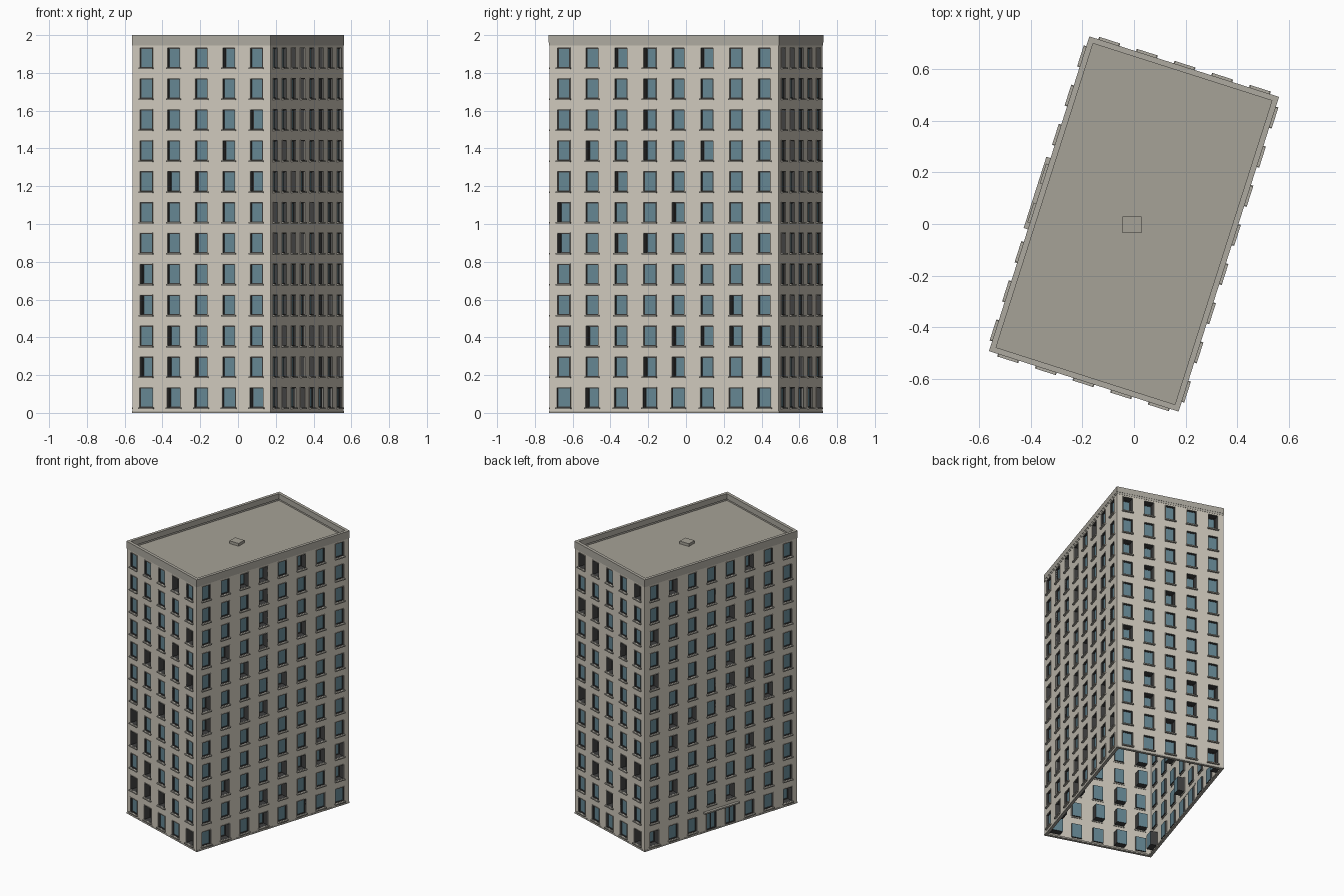
import bpy, bmesh, math, random
from mathutils import Matrix, Vector

if "Cube" in bpy.data.objects:
    bpy.data.objects.remove(bpy.data.objects["Cube"])

random.seed(4)
ROT = Matrix.Rotation(math.radians(-17.7), 4, 'Z')
W, D = 0.766, 1.275            # wall footprint
FLOORS, FH = 12, 1.963 / 12    # storeys and storey height

COLORS = {
    "wall": (0.62, 0.58, 0.50), "trim": (0.42, 0.40, 0.35), "roof": (0.38, 0.36, 0.31),
    "dark": (0.05, 0.05, 0.05), "glass": (0.13, 0.24, 0.29),
}
mats = {}
for key, c in COLORS.items():
    mats[key] = bpy.data.materials.new(key)
    mats[key].diffuse_color = (*c, 1)

parts = {}


def part(name, mat):
    bm = bmesh.new()
    parts[name] = (bm, mat)
    return bm


def quad(bm, m, pts):
    bm.faces.new([bm.verts.new(m @ Vector(p)) for p in pts])


def box(bm, m, lo, hi):
    c = [(a + b) / 2 for a, b in zip(lo, hi)]
    s = [b - a for a, b in zip(lo, hi)]
    bmesh.ops.create_cube(bm, size=1, matrix=m @ Matrix.Translation(c) @ Matrix.Diagonal((*s, 1)))


def border(bm, m, u0, u1, z0, z1, t, y0, y1, bottom=True):
    """Four bars lying just inside a rectangle on a facade."""
    box(bm, m, (u0, y0, z0), (u0 + t, y1, z1))
    box(bm, m, (u1 - t, y0, z0), (u1, y1, z1))
    box(bm, m, (u0 + t, y0, z1 - t), (u1 - t, y1, z1))
    if bottom:
        box(bm, m, (u0 + t, y0, z0), (u1 - t, y1, z0 + t))


def ring(bm, w, d, t, z0, z1):
    """Rectangular closed band, outer size w x d, thickness t."""
    loops = []
    for inset, z in ((0, z0), (0, z1), (t, z1), (t, z0)):
        x, y = w / 2 - inset, d / 2 - inset
        loops.append([bm.verts.new(ROT @ Vector(p)) for p in
                      ((-x, -y, z), (x, -y, z), (x, y, z), (-x, y, z))])
    for i in range(4):
        a, b = loops[i], loops[(i + 1) % 4]
        for j in range(4):
            k = (j + 1) % 4
            bm.faces.new((a[j], a[k], b[k], b[j]))


walls = part("walls", "wall")
reveals = part("window_reveals", "dark")
glass = part("window_glass", "glass")
frames = part("window_frames", "dark")
surrounds = part("window_surrounds", "trim")
sills = part("window_sills", "trim")
doors = part("entrance_doors", "glass")
canopy = part("entrance_canopy", "trim")


def opening(m, u0, u1, z0, z1, depth, pane, bottom=True):
    """Recessed pane with its reveal, frame and surround; y is inward."""
    for a, b in (((u0, z0), (u0, z1)), ((u0, z1), (u1, z1)),
                 ((u1, z1), (u1, z0)), ((u1, z0), (u0, z0))):
        quad(reveals, m, [(a[0], 0, a[1]), (b[0], 0, b[1]),
                          (b[0], depth, b[1]), (a[0], depth, a[1])])
    quad(pane, m, [(u0, depth, z0), (u1, depth, z0), (u1, depth, z1), (u0, depth, z1)])
    border(frames, m, u0, u1, z0, z1, 0.004, depth - 0.005, depth - 0.0005)
    border(surrounds, m, u0 - 0.004, u1 + 0.004, z0 if not bottom else z0 - 0.004,
           z1 + 0.004, 0.004, -0.003, 0.001, bottom)


def facade(angle, length, dist, cols, entrance=False):
    m = ROT @ Matrix.Rotation(angle, 4, 'Z') @ Matrix.Translation((0, -dist, 0))
    cw = length / cols
    for c in range(cols):
        uc = -length / 2 + (c + 0.5) * cw
        ua, ub = uc - cw / 2, uc + cw / 2
        for f in range(FLOORS):
            za, zb = f * FH, (f + 1) * FH
            door = entrance and f == 0 and c in (cols // 2 - 1, cols // 2)
            hw = 0.040 if door else (0.036 if f == 0 else 0.033)
            u0, u1 = uc - hw, uc + hw
            z0, z1 = (0.012, 0.132) if door else (za + 0.029, za + 0.132)
            # wall strips around the opening
            for p, q, r, s in ((ua, u0, za, zb), (u1, ub, za, zb),
                               (u0, u1, za, z0), (u0, u1, z1, zb)):
                quad(walls, m, [(p, 0, r), (q, 0, r), (q, 0, s), (p, 0, s)])
            if door:
                opening(m, u0, u1, z0, z1, 0.012, doors, False)
                box(frames, m, (uc - 0.002, 0.007, z0), (uc + 0.002, 0.0115, z1))
                continue
            depth = 0.05 if random.random() < 0.22 else 0.012
            opening(m, u0, u1, z0, z1, depth, glass)
            box(sills, m, (u0 - 0.007, -0.013, z0 - 0.009), (u1 + 0.007, 0.004, z0 - 0.001))
    if entrance:
        box(canopy, m, (-0.145, -0.02, 0.143), (0.145, 0.002, 0.153))


# four facades: front, right, back, left (with entrance)
facade(0, W, D / 2, 5)
facade(math.pi / 2, D, W / 2, 8)
facade(math.pi, W, D / 2, 5)
facade(-math.pi / 2, D, W / 2, 8, True)
bmesh.ops.remove_doubles(walls, verts=walls.verts, dist=1e-5)

# base rim, stepped cornice and parapet
ring(part("base_plinth", "trim"), W + 0.002, D + 0.002, 0.02, 0, 0.011)
ring(part("cornice", "trim"), W + 0.003, D + 0.003, 0.012, 1.945, 1.96)
ring(part("parapet", "trim"), W + 0.006, D + 0.006, 0.022, 1.96, 2.0)

# flat roof and hatch (hatch square to the world axes)
x, y = W / 2 - 0.001, D / 2 - 0.001
quad(part("roof", "roof"), ROT, [(-x, -y, 1.945), (x, -y, 1.945), (x, y, 1.945), (-x, y, 1.945)])
box(part("roof_hatch", "roof"), Matrix.Identity(4), (-0.045, -0.035, 1.94), (0.03, 0.03, 1.965))

for name, (bm, mat) in parts.items():
    bmesh.ops.recalc_face_normals(bm, faces=bm.faces) if name not in (
        "walls", "window_glass", "window_reveals", "entrance_doors", "roof") else None
    me = bpy.data.meshes.new(name)
    bm.to_mesh(me)
    bm.free()
    me.materials.append(mats[mat])
    bpy.context.collection.objects.link(bpy.data.objects.new(name, me))

for m in bpy.data.materials:
    if m.users and not m.is_grease_pencil:
        m.use_nodes = True
        m.node_tree.nodes["Principled BSDF"].inputs["Base Color"].default_value = m.diffuse_color
